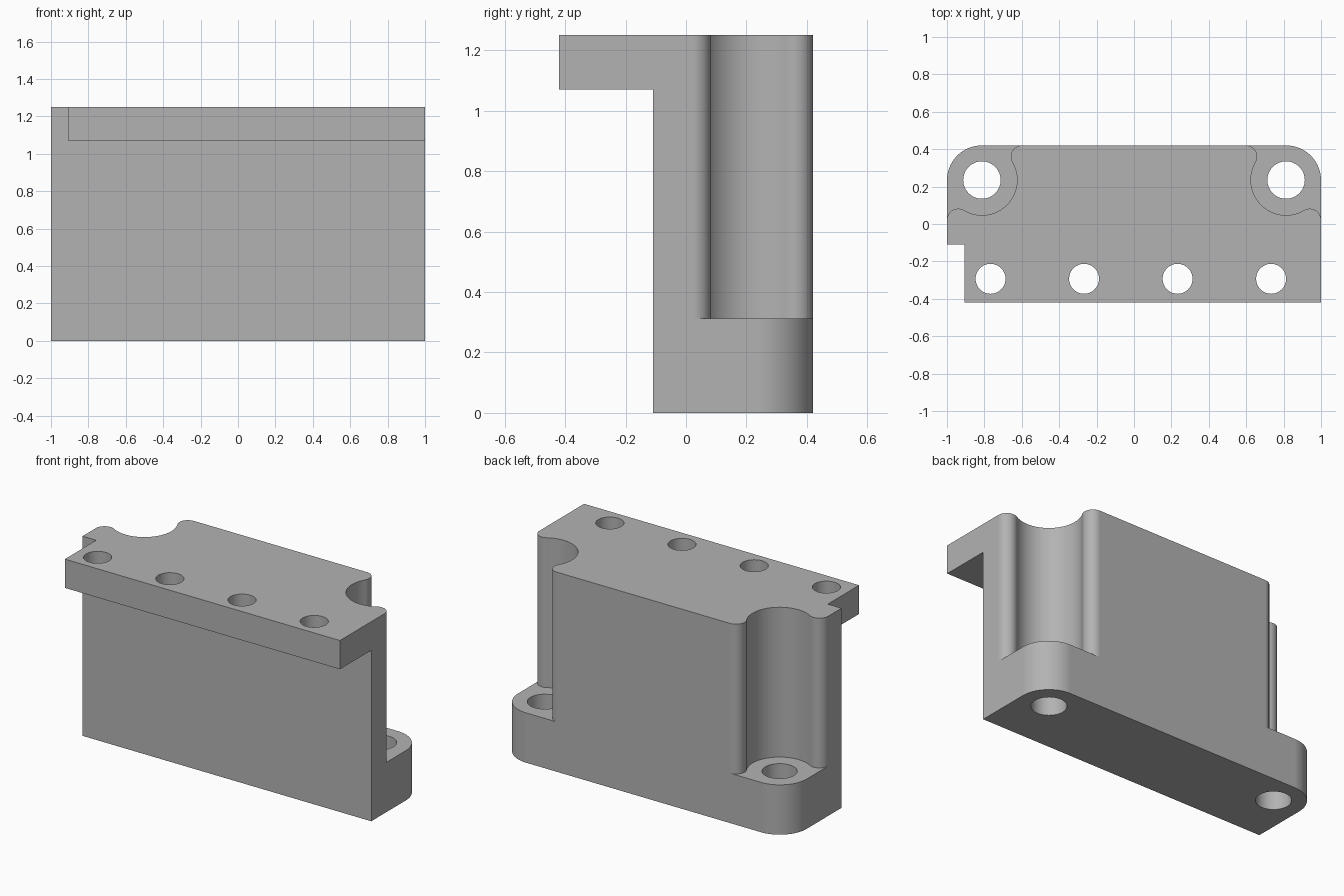
import bpy, bmesh
from math import cos, sin, atan2, pi, radians

if "Cube" in bpy.data.objects:
    bpy.data.objects.remove(bpy.data.objects["Cube"], do_unlink=True)

# Main dimensions
HALF_X, FRONT, BACK = 1.0, -0.11, 0.42
TOP, FOOT_TOP, FLANGE_BASE = 1.25, 0.312, 1.07
BOLT_X, BOLT_Y = 0.813, 0.235
POCKET_R, FILLET_R = 0.188, 0.06

steel = bpy.data.materials.new("plain grey")
steel.use_nodes = True
GREY = (0.45, 0.45, 0.45, 1)
steel.diffuse_color = GREY
steel.node_tree.nodes["Principled BSDF"].inputs["Base Color"].default_value = GREY


def arc(cx, cy, r, a0, a1, n=24):
    steps = [a0 + (a1 - a0) * i / n for i in range(n + 1)]
    return [(cx + r * cos(a), cy + r * sin(a)) for a in steps]


def prism(name, outline, z0, z1):
    """Extrude a closed xy outline between two heights."""
    bm = bmesh.new()
    base = bm.faces.new([bm.verts.new((x, y, z0)) for x, y in outline])
    ext = bmesh.ops.extrude_face_region(bm, geom=[base])
    moved = [v for v in ext["geom"] if isinstance(v, bmesh.types.BMVert)]
    bmesh.ops.translate(bm, verts=moved, vec=(0, 0, z1 - z0))
    bmesh.ops.recalc_face_normals(bm, faces=bm.faces)
    mesh = bpy.data.meshes.new(name)
    bm.to_mesh(mesh)
    bm.free()
    mesh.materials.append(steel)
    obj = bpy.data.objects.new(name, mesh)
    bpy.context.collection.objects.link(obj)
    return obj


def combine(target, tool, operation):
    """Apply a boolean and discard the tool."""
    tool.hide_render = True
    mod = target.modifiers.new(operation.lower(), "BOOLEAN")
    mod.operation, mod.solver, mod.object = operation, "EXACT", tool
    bpy.context.view_layer.objects.active = target
    bpy.ops.object.modifier_apply(modifier=mod.name)
    bpy.data.objects.remove(tool, do_unlink=True)


def mirrored(half):
    """Close a right-hand outline with its mirror image."""
    return half + [(-x, y) for x, y in reversed(half)]


# Foot outline: rounded back corners around the bolts
corner_r = HALF_X - BOLT_X
foot_half = [(HALF_X, FRONT)] + arc(BOLT_X, BACK - corner_r, corner_r, 0, pi / 2)

# Upper outline: round pocket blended into the side and back with fillets
reach = POCKET_R + FILLET_R
side_x = HALF_X - FILLET_R
side_y = BOLT_Y - (reach ** 2 - (side_x - BOLT_X) ** 2) ** 0.5
back_y = BACK - FILLET_R
back_x = BOLT_X - (reach ** 2 - (back_y - BOLT_Y) ** 2) ** 0.5
to_side = atan2(side_y - BOLT_Y, side_x - BOLT_X)
to_back = atan2(back_y - BOLT_Y, back_x - BOLT_X)
upper_half = [(HALF_X, FRONT)]
upper_half += arc(side_x, side_y, FILLET_R, 0, to_side + pi)
upper_half += arc(BOLT_X, BOLT_Y, POCKET_R, to_side, to_back - 2 * pi, 48)[1:-1]
upper_half += arc(back_x, back_y, FILLET_R, to_back - pi, pi / 2)

block = prism("bracket_block", mirrored(foot_half), 0, FOOT_TOP)
combine(block, prism("upper_body", mirrored(upper_half), FOOT_TOP, TOP), "UNION")

# Front flange, overlapping the body slightly and stopping short on one side
inner = FRONT + 0.05
flange = [(-0.905, -BACK), (HALF_X, -BACK), (HALF_X, inner), (-0.905, inner)]
combine(block, prism("flange", flange, FLANGE_BASE, TOP), "UNION")

# Bolt holes through the foot and screw holes through the flange
for x in (-BOLT_X, BOLT_X):
    hole = arc(x, BOLT_Y, 0.1, 0, 2 * pi, 64)[:-1]
    combine(block, prism("bolt_hole", hole, -0.1, FOOT_TOP + 0.1), "DIFFERENCE")
for i in range(4):
    hole = arc(-0.767 + 0.5 * i, -0.293, 0.08, 0, 2 * pi, 64)[:-1]
    combine(block, prism("screw_hole", hole, FLANGE_BASE - 0.1, TOP + 0.1), "DIFFERENCE")

# Smooth the curved walls while keeping flat faces flat
bpy.ops.object.select_all(action="DESELECT")
block.select_set(True)
bpy.context.view_layer.objects.active = block
bpy.ops.object.shade_smooth_by_angle(angle=radians(30))
weighted = block.modifiers.new("flat_faces", "WEIGHTED_NORMAL")
weighted.keep_sharp = True
